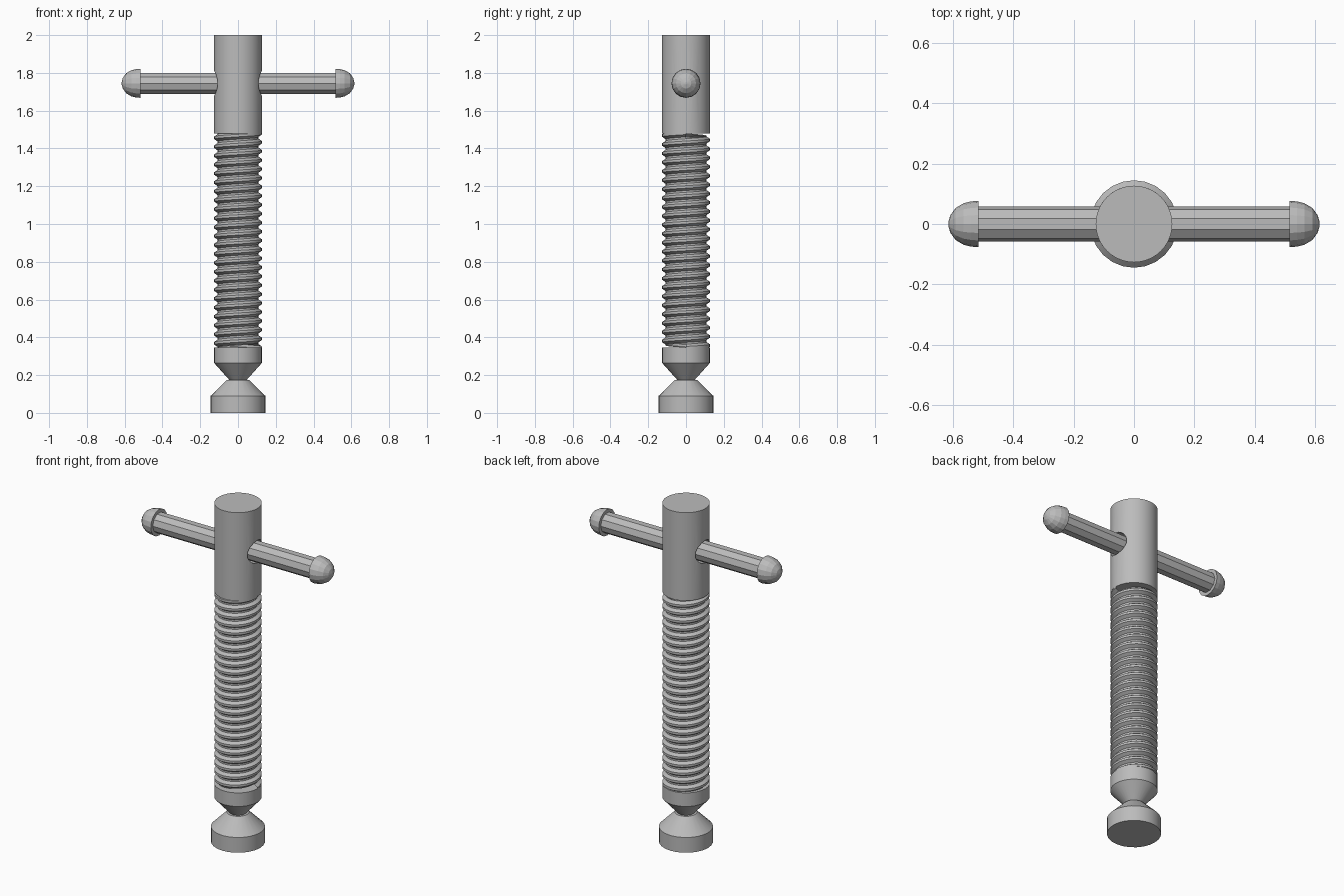
import bpy, bmesh, math
from mathutils import Matrix

cube = bpy.data.objects.get("Cube")
if cube:
    bpy.data.objects.remove(cube, do_unlink=True)

steel = bpy.data.materials.new("grey_steel")
steel.use_nodes = True
GREY = (0.5, 0.5, 0.5, 1)
steel.diffuse_color = GREY
steel.node_tree.nodes["Principled BSDF"].inputs["Base Color"].default_value = GREY


def finish(name, bm, smooth_angle=None):
    bmesh.ops.recalc_face_normals(bm, faces=bm.faces)
    mesh = bpy.data.meshes.new(name)
    bm.to_mesh(mesh)
    bm.free()
    mesh.materials.append(steel)
    obj = bpy.data.objects.new(name, mesh)
    bpy.context.collection.objects.link(obj)
    if smooth_angle:
        smooth(obj, smooth_angle)
    return obj


def smooth(obj, angle):
    bpy.ops.object.select_all(action="DESELECT")
    obj.select_set(True)
    bpy.context.view_layer.objects.active = obj
    bpy.ops.object.shade_smooth_by_angle(angle=math.radians(angle))


def lathe(name, profile, sides, matrix=None, smooth_angle=None, start=0.0):
    """Turn a (radius, height) profile about z, closing both ends."""
    bm = bmesh.new()
    rings = []
    for r, z in profile:
        angles = [start + math.tau * i / sides for i in range(sides)]
        rings.append([bm.verts.new((r * math.cos(a), r * math.sin(a), z)) for a in angles])
    for low, high in zip(rings, rings[1:]):
        for i in range(sides):
            j = (i + 1) % sides
            bm.faces.new((low[i], low[j], high[j], high[i]))
    bm.faces.new(rings[0][::-1])
    bm.faces.new(rings[-1])
    if matrix:
        bm.transform(matrix)
    return finish(name, bm, smooth_angle)


R = 0.127            # shaft radius
BAR_Z = 1.745        # handle height
THREAD_LOW, THREAD_HIGH = 0.345, 1.48
to_x = Matrix.Translation((0, 0, BAR_Z)) @ Matrix.Rotation(math.pi / 2, 4, "Y")

# Swivel foot and pointed screw tip
lathe("swivel_foot", [(0.145, 0), (0.145, 0.09), (0.06, 0.175)], 24, smooth_angle=30)
lathe("screw_tip", [(0.042, 0.17), (R, 0.265), (R, THREAD_LOW)], 32, smooth_angle=30)

# Screw head with a clearance hole for the handle
head = lathe("screw_head", [(R, THREAD_HIGH), (R, 2.0)], 40)
cutter = lathe("handle_hole_cutter", [(0.067, -0.3), (0.067, 0.3)], 24, to_x)
cutter.hide_render = True
hole = head.modifiers.new("handle_hole", "BOOLEAN")
hole.operation = "DIFFERENCE"
hole.solver = "EXACT"
hole.object = cutter
bpy.context.view_layer.objects.active = head
bpy.ops.object.modifier_apply(modifier=hole.name)
bpy.data.objects.remove(cutter, do_unlink=True)
smooth(head, 30)


# Helical thread, its ends buried in the head and the tip
def thread(name, turns, steps, root, crest):
    pitch = (THREAD_HIGH - THREAD_LOW) / turns
    section = [(-0.5, root), (-0.4, root), (-0.14, crest), (0.14, crest), (0.4, root), (0.5, root)]
    bm = bmesh.new()
    previous = None
    for i in range(turns * steps + 1):
        a = math.tau * i / steps
        z = THREAD_LOW + pitch * i / steps
        row = [bm.verts.new((r * math.cos(a), r * math.sin(a), z + f * pitch)) for f, r in section]
        if previous:
            for k in range(len(section) - 1):
                bm.faces.new((previous[k], row[k], row[k + 1], previous[k + 1]))
        previous = row
    bmesh.ops.remove_doubles(bm, verts=bm.verts, dist=0.0001)
    return finish(name, bm, 30)


thread("screw_thread", 24, 32, 0.108, 0.1265)

# Ten-sided handle bar with domed end caps
lathe("handle_bar", [(0.0585, -0.53), (0.0585, 0.53)], 10, to_x, start=math.pi / 2)
dome = [(0.077, 0.516), (0.075, 0.54), (0.069, 0.565), (0.053, 0.592), (0.028, 0.61), (0.006, 0.616)]
for side, sign in (("left", 1), ("right", -1)):
    turn = to_x if sign > 0 else to_x @ Matrix.Rotation(math.pi, 4, "X")
    lathe(side + "_handle_cap", dome, 16, turn)
